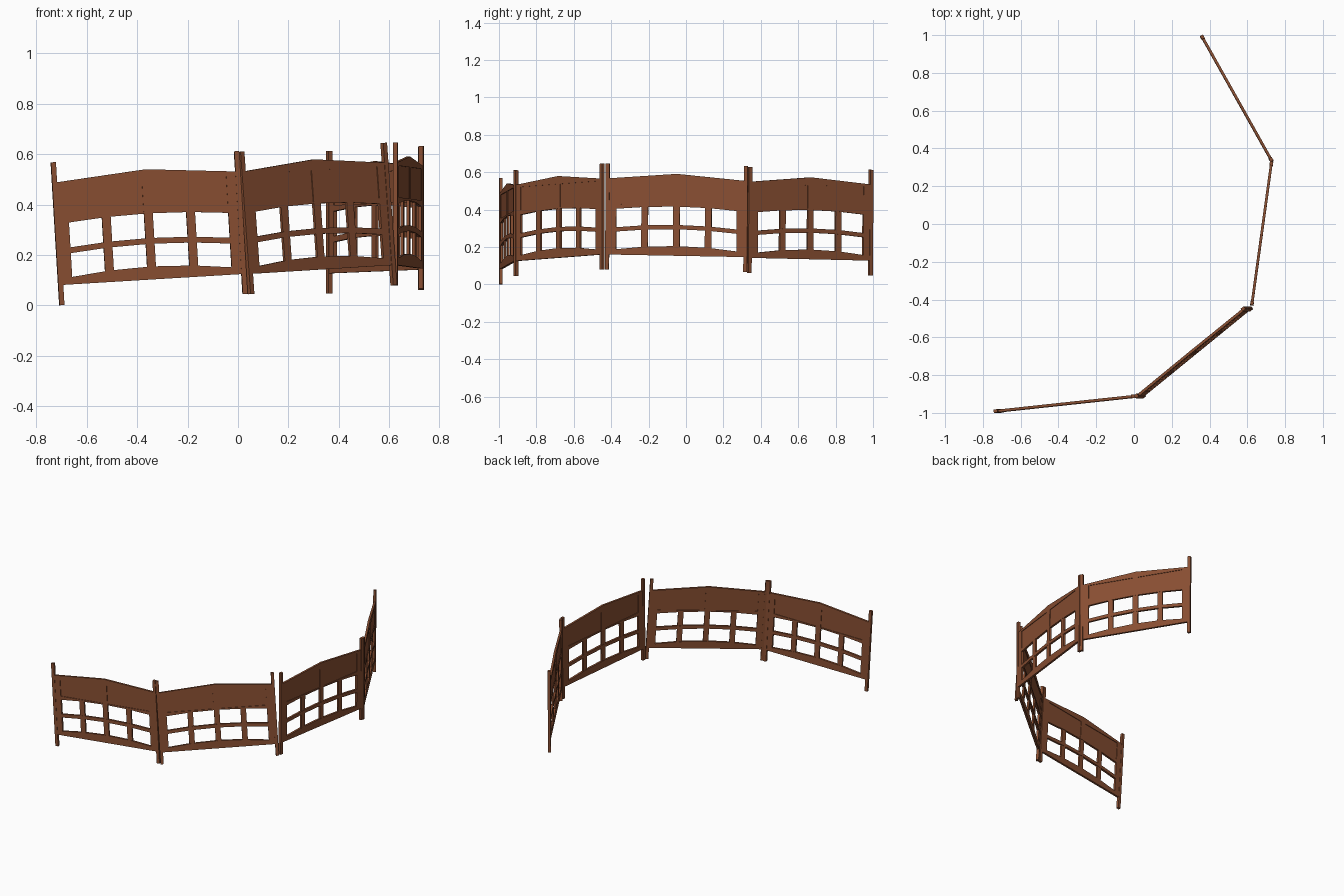
import bpy, bmesh
from mathutils import Vector

if "Cube" in bpy.data.objects:
    bpy.data.objects.remove(bpy.data.objects["Cube"])

wood = bpy.data.materials.new("brown_wood")
wood.diffuse_color = (0.25, 0.078, 0.032, 1)
wood.use_nodes = True
wood.node_tree.nodes["Principled BSDF"].inputs["Base Color"].default_value = wood.diffuse_color


def flat(h):
    return lambda t: h


def peak(side, mid):
    return lambda t: side + (mid - side) * (1 - abs(2 * t - 1))


def arch(side, mid):
    return lambda t: side + (mid - side) * (1 - (2 * t - 1) ** 2)


def strip(name, panel, ts, low, high, depth):
    """Extruded strip in a panel's plane; t runs along it, heights run up the posts."""
    a, b, up = panel
    along = b - a
    up = up.normalized()
    n = along.cross(up).normalized() * depth / 2
    bm = bmesh.new()
    rings = []
    for t in ts:
        lo = a + along * t + up * low(t)
        hi = a + along * t + up * high(t)
        rings.append([bm.verts.new(p) for p in (lo + n, hi + n, hi - n, lo - n)])
    for r, s in zip(rings, rings[1:]):
        for i in range(4):
            j = (i + 1) % 4
            bm.faces.new((r[i], r[j], s[j], s[i]))
    bm.faces.new(rings[0])
    bm.faces.new(rings[-1][::-1])
    bmesh.ops.recalc_face_normals(bm, faces=bm.faces)
    mesh = bpy.data.meshes.new(name)
    bm.to_mesh(mesh)
    bm.free()
    mesh.materials.append(wood)
    bpy.context.collection.objects.link(bpy.data.objects.new(name, mesh))


# Each panel: bottom of first post, bottom of last post, post vector
panels = [
    ((-0.699, -0.990, 0.001), (0.028, -0.912, 0.045), (-0.034, 0, 0.567)),
    ((0.052, -0.910, 0.045), (0.618, -0.449, 0.080), (-0.040, 0, 0.565)),
    ((0.625, -0.422, 0.080), (0.727, 0.317, 0.066), (0, 0.004, 0.566)),
    ((0.726, 0.338, 0.062), (0.362, 0.986, 0.047), (0, 0.004, 0.566)),
]

BASE, EDGE = 0.08, 0.065
FRAME, THIN = 0.014, 0.012
top = peak(0.487, 0.518)
span = [EDGE, 0.27, 0.5, 0.73, 1 - EDGE]

for coords in panels:
    p = [Vector(c) for c in coords]
    length = p[2].length

    # end posts and wide side stiles
    for t, stile in ((0, (0.012, EDGE)), (1, (1 - EDGE, 0.988))):
        strip("post", p, (t - 0.0135, t + 0.0135), flat(0), flat(length), 0.018)
        strip("side_stile", p, stile, flat(BASE), top, FRAME)

    # rails
    strip("bottom_rail", p, span, flat(BASE), arch(0.102, 0.132), FRAME)
    strip("middle_rail", p, span, arch(0.198, 0.222), arch(0.221, 0.245), FRAME)
    strip("header_lower_rail", p, span, arch(0.320, 0.343), flat(0.350), FRAME)
    strip("top_rail", p, (EDGE, 0.5, 1 - EDGE), flat(0.475), top, FRAME)

    # header: centre divider and two recessed boards
    strip("header_divider", p, (0.475, 0.525), flat(0.350), flat(0.475), FRAME)
    for ts in ((EDGE, 0.475), (0.525, 1 - EDGE)):
        strip("recessed_board", p, ts, flat(0.350), flat(0.475), 0.006)

    # vertical window bars
    for t in (0.27, 0.5, 0.73):
        strip("window_bar", p, (t - 0.024, t + 0.024), flat(0.115), flat(0.345), THIN)
